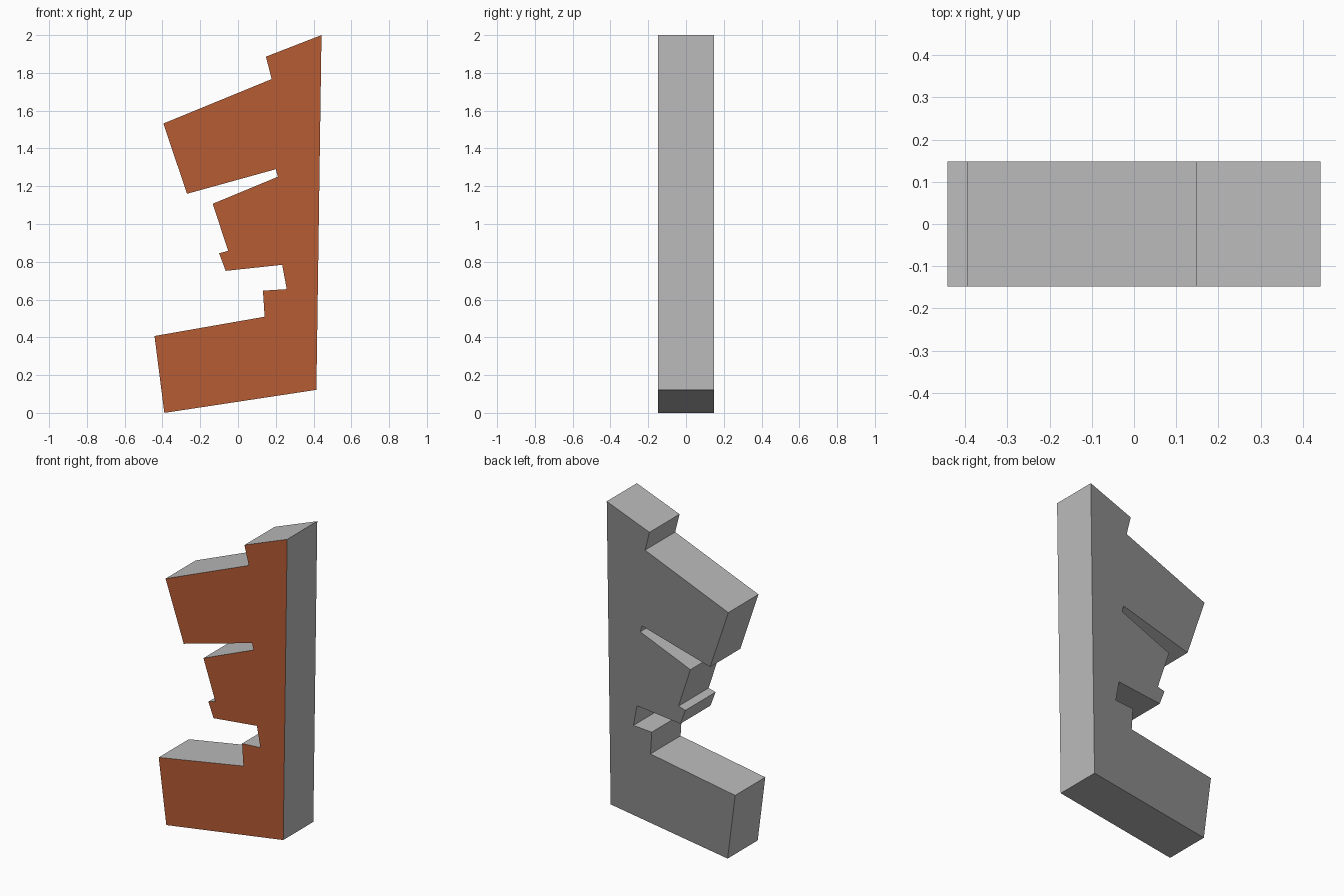
import bpy, bmesh

if "Cube" in bpy.data.objects:
    bpy.data.objects.remove(bpy.data.objects["Cube"])

HALF_DEPTH = 0.148

# Front outline (x, z), anticlockwise from the bottom left corner
OUTLINE = [
    (-0.39, 0.0), (0.415, 0.122), (0.442, 2.0),                # base and straight spine
    (0.148, 1.886), (0.178, 1.767), (-0.395, 1.532), (-0.27, 1.16),   # upper arm
    (0.2, 1.29), (0.211, 1.25),                                # narrow slot
    (-0.134, 1.107), (-0.052, 0.858), (-0.1, 0.845), (-0.065, 0.752),  # middle arm
    (0.234, 0.784), (0.258, 0.655), (0.132, 0.647), (0.141, 0.509),    # stepped notch
    (-0.442, 0.407),                                           # lower arm
]


def make_material(name, rgb):
    material = bpy.data.materials.new(name)
    material.diffuse_color = (*rgb, 1)
    material.use_nodes = True
    material.node_tree.nodes["Principled BSDF"].inputs["Base Color"].default_value = material.diffuse_color
    return material


# Mid grey edges, sienna front, dark grey back
mesh = bpy.data.meshes.new("notched_plate")
for name, rgb in (("edge_grey", (0.5, 0.5, 0.5)),
                  ("sienna_front", (0.47, 0.106, 0.033)),
                  ("back_grey", (0.25, 0.25, 0.25))):
    mesh.materials.append(make_material(name, rgb))

# Extrude the outline from front to back
bm = bmesh.new()
front = bm.faces.new([bm.verts.new((x, -HALF_DEPTH, z)) for x, z in OUTLINE])
solid = bmesh.ops.extrude_face_region(bm, geom=[front], use_keep_orig=True)
back_verts = [g for g in solid["geom"] if isinstance(g, bmesh.types.BMVert)]
bmesh.ops.translate(bm, vec=(0, 2 * HALF_DEPTH, 0), verts=back_verts)
bmesh.ops.recalc_face_normals(bm, faces=bm.faces)

# Colour the faces by which way they look
for face in bm.faces:
    face.material_index = 1 if face.normal.y < -0.9 else 2 if face.normal.y > 0.9 else 0
bm.to_mesh(mesh)
bm.free()

plate = bpy.data.objects.new("notched_plate", mesh)
bpy.context.collection.objects.link(plate)
